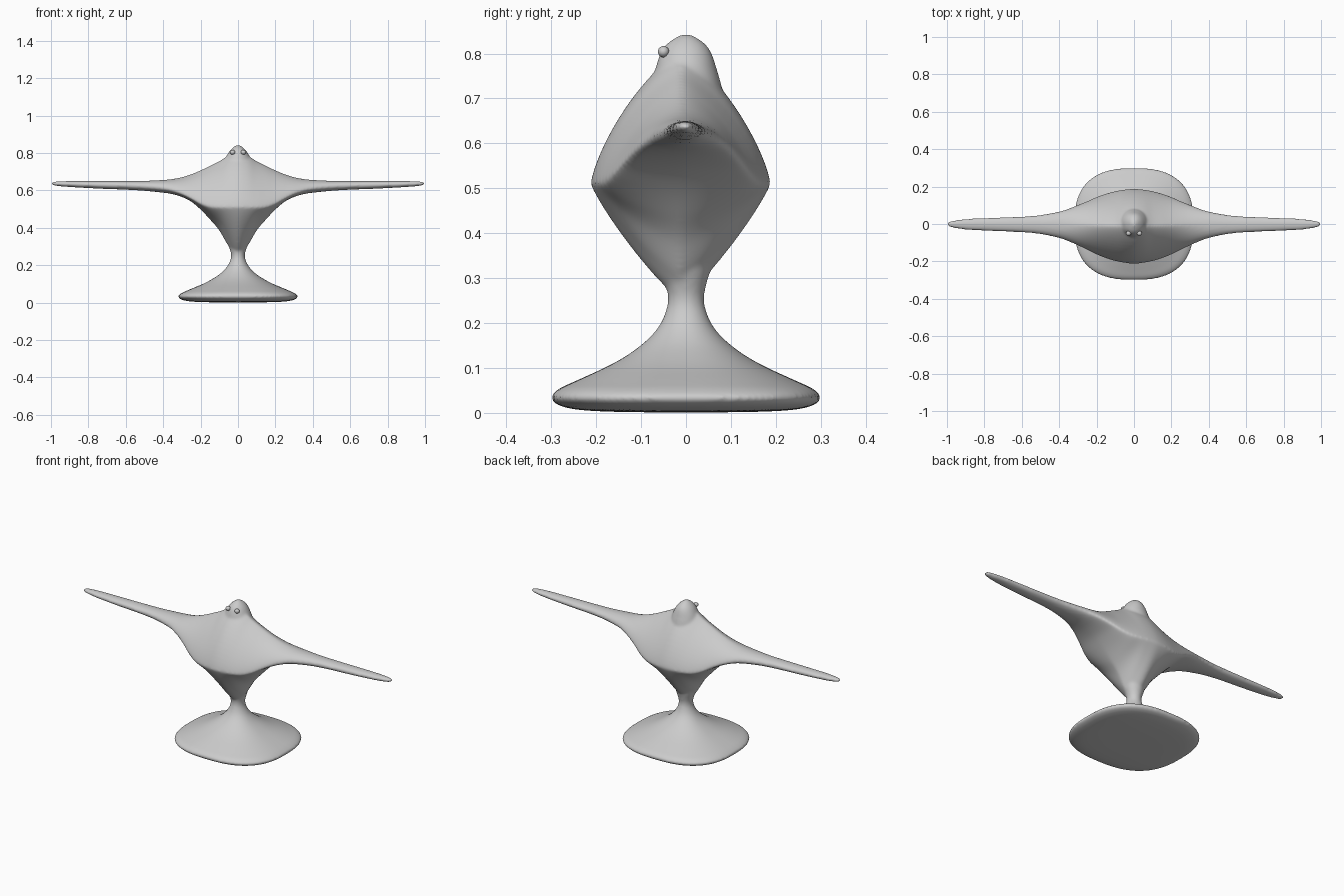
import bpy, bmesh, math

if "Cube" in bpy.data.objects:
    bpy.data.objects.remove(bpy.data.objects["Cube"])

SIDES = 64


def power(v, p):
    return math.copysign(abs(v) ** (2 / p), v)


def resample(rows, steps=6):
    """Smooth Catmull-Rom resampling of a table of section values."""
    out = []
    n = len(rows)
    for i in range(n - 1):
        p0, p1, p2, p3 = (rows[max(0, min(n - 1, i + k))] for k in (-1, 0, 1, 2))
        for s in range(steps):
            t = s / steps
            out.append([0.5 * (2 * b + (c - a) * t + (2 * a - 5 * b + 4 * c - d) * t * t
                               + (3 * b - a - 3 * c + d) * t ** 3)
                        for a, b, c, d in zip(p0, p1, p2, p3)])
    out.append(list(rows[-1]))
    return out


def loft(bm, rings):
    loops = [[bm.verts.new(p) for p in ring] for ring in rings]
    for a, b in zip(loops, loops[1:]):
        for i in range(SIDES):
            j = (i + 1) % SIDES
            bm.faces.new((a[i], a[j], b[j], b[i]))
    bm.faces.new(loops[0][::-1])
    bm.faces.new(loops[-1])


ANGLES = [2 * math.pi * i / SIDES for i in range(SIDES)]


def wing_ring(x, top, low, mid, w, pu, pl):
    pts = []
    for a in ANGLES:
        c, s = math.cos(a), math.sin(a)
        p = pu if s > 0 else pl
        h = top - mid if s > 0 else mid - low
        pts.append((x, w * power(c, p) - 0.06 * w, mid + h * power(s, p)))
    return pts


def level_ring(z, rx, ry, p):
    return [(rx * power(math.cos(a), p), ry * power(math.sin(a), p), z) for a in ANGLES]


bm = bmesh.new()

# Torso and wings: x, top, bottom, widest height, half depth, upper and lower roundness
half = [
    (0.00, .800, .250, .510, .200, 1.35, 1.15),
    (0.05, .788, .300, .510, .196, 1.35, 1.17),
    (0.10, .757, .385, .510, .187, 1.36, 1.25),
    (0.15, .732, .445, .514, .173, 1.38, 1.4),
    (0.20, .708, .498, .530, .154, 1.42, 1.6),
    (0.25, .687, .540, .557, .131, 1.5, 1.7),
    (0.30, .671, .565, .582, .109, 1.6, 1.8),
    (0.35, .661, .580, .600, .088, 1.75, 1.9),
    (0.40, .656, .588, .612, .071, 1.9, 2),
    (0.50, .651, .598, .622, .051, 2, 2),
    (0.60, .650, .604, .627, .042, 2, 2),
    (0.75, .650, .610, .630, .036, 2, 2),
    (0.88, .650, .617, .634, .030, 2, 2),
    (0.95, .649, .622, .636, .022, 2, 2),
    (0.985, .646, .627, .637, .014, 2, 2),
    (1.00, .640, .635, .638, .003, 2, 2),
]
rows = [(-r[0],) + r[1:] for r in reversed(half[1:])] + half
loft(bm, [wing_ring(*r) for r in resample(rows)])

# Flared foot and narrow waist: height, half width, half depth, roundness
foot = [
    (.001, .010, .010, 2.6), (.002, .150, .140, 2.6), (.006, .250, .230, 2.6),
    (.014, .295, .275, 2.6), (.024, .314, .294, 2.6), (.036, .320, .300, 2.6),
    (.053, .298, .284, 2.6), (.070, .260, .248, 2.5), (.100, .188, .182, 2.4),
    (.125, .140, .136, 2.3), (.150, .101, .101, 2.2), (.175, .073, .074, 2.1),
    (.200, .054, .056, 2), (.230, .040, .044, 2), (.255, .037, .040, 2),
    (.280, .042, .044, 2), (.310, .052, .052, 2), (.340, .060, .060, 2),
]
loft(bm, [level_ring(*r) for r in resample(foot, 4)])

# Head knob
head = [
    (.700, .085, .085, 2), (.740, .078, .076, 2), (.770, .068, .067, 2),
    (.790, .058, .061, 2), (.808, .047, .053, 2), (.822, .035, .042, 2),
    (.834, .021, .026, 2), (.841, .010, .012, 2), (.844, .001, .001, 2),
]
loft(bm, [level_ring(*r) for r in resample(head, 4)])

bmesh.ops.recalc_face_normals(bm, faces=bm.faces[:])
mesh = bpy.data.meshes.new("winged_body")
bm.to_mesh(mesh)
bm.free()
body = bpy.data.objects.new("winged_body", mesh)
bpy.context.collection.objects.link(body)

grey = bpy.data.materials.new("light grey")
grey.diffuse_color = (0.6, 0.6, 0.6, 1)
grey.use_nodes = True
grey.node_tree.nodes["Principled BSDF"].inputs["Base Color"].default_value = grey.diffuse_color
mesh.materials.append(grey)

# Melt the parts into one smooth skin
melt = body.modifiers.new("melt", 'REMESH')
melt.mode = 'VOXEL'
melt.voxel_size = 0.007
melt.use_smooth_shade = True
soft = body.modifiers.new("soften", 'SMOOTH')
soft.factor = 0.5
soft.iterations = 6

# Eyes
for side, name in ((-1, "left_eye"), (1, "right_eye")):
    bpy.ops.mesh.primitive_uv_sphere_add(segments=24, ring_count=16, radius=0.014,
                                         location=(side * 0.029, -0.050, 0.804))
    eye = bpy.context.object
    eye.name = name
    eye.scale = (1, 0.9, 0.9)
    eye.data.materials.append(grey)
    bpy.ops.object.shade_smooth()
